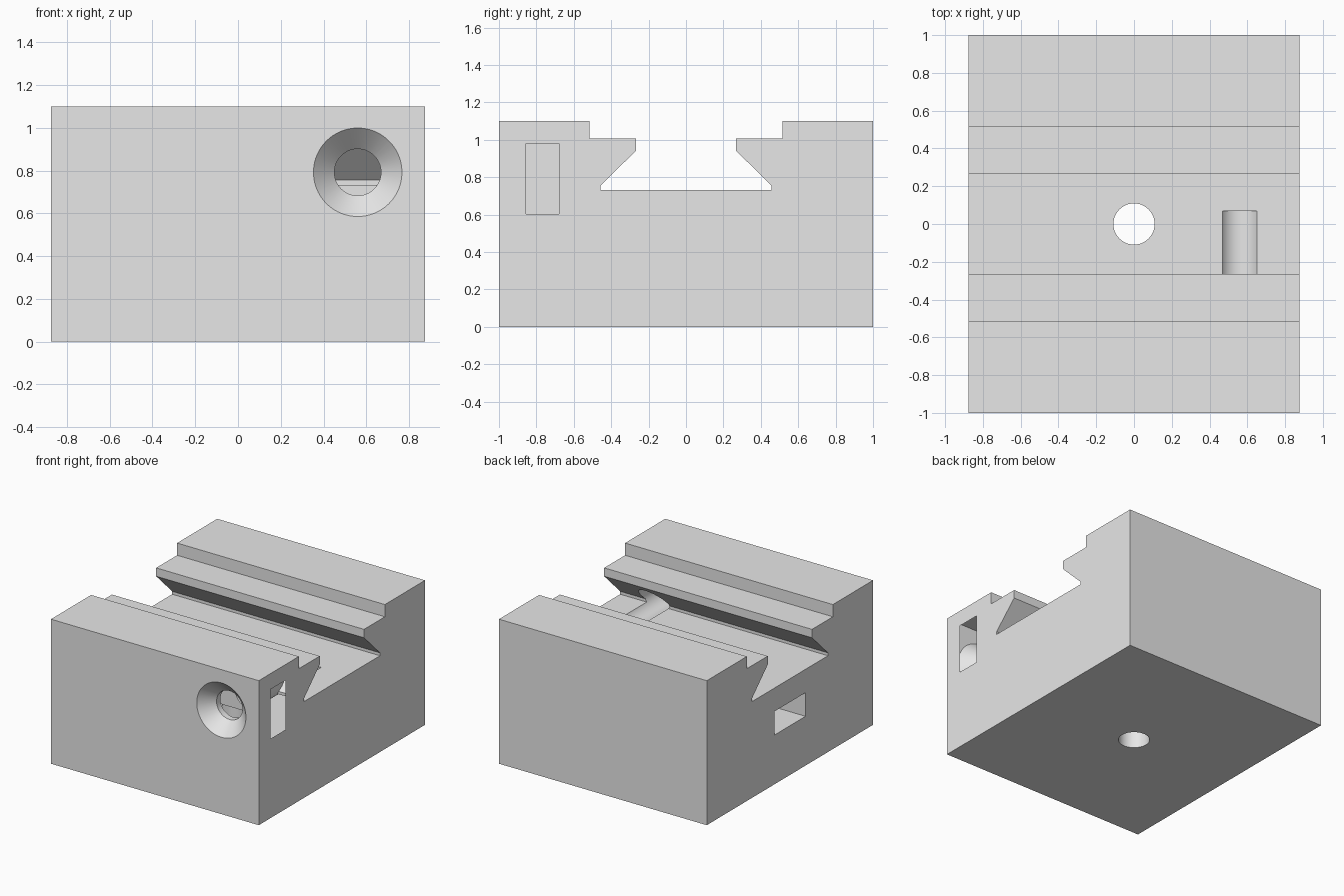
import bpy, bmesh, math
from mathutils import Matrix, Vector

if "Cube" in bpy.data.objects:
    bpy.data.objects.remove(bpy.data.objects["Cube"])

grey = bpy.data.materials.new("light grey")
grey.use_nodes = True
grey.diffuse_color = (0.8, 0.8, 0.8, 1)
grey.node_tree.nodes["Principled BSDF"].inputs["Base Color"].default_value = (0.8, 0.8, 0.8, 1)


def add_object(name, bm):
    bmesh.ops.recalc_face_normals(bm, faces=bm.faces)
    mesh = bpy.data.meshes.new(name)
    bm.to_mesh(mesh)
    bm.free()
    mesh.materials.append(grey)
    obj = bpy.data.objects.new(name, mesh)
    bpy.context.collection.objects.link(obj)
    return obj


def box(name, low, high):
    low, high = Vector(low), Vector(high)
    bm = bmesh.new()
    place = Matrix.Translation((low + high) / 2) @ Matrix.Diagonal((high - low).to_4d())
    bmesh.ops.create_cube(bm, size=1, matrix=place)
    return add_object(name, bm)


def cone(name, start, end, r1, r2):
    start, end = Vector(start), Vector(end)
    turn = (end - start).to_track_quat('Z', 'Y').to_matrix().to_4x4()
    bm = bmesh.new()
    bmesh.ops.create_cone(bm, cap_ends=True, segments=96, radius1=r1, radius2=r2,
                          depth=(end - start).length,
                          matrix=Matrix.Translation((start + end) / 2) @ turn)
    return add_object(name, bm)


# Block with a stepped dovetail channel, mirrored profile extruded along x
half_width = 0.875
half = [(1, 0), (1, 1.1), (0.517, 1.1), (0.517, 1.007), (0.266, 1.007),
        (0.266, 0.943), (0.458, 0.755), (0.458, 0.733)]
profile = half + [(-y, z) for y, z in reversed(half)]
bm = bmesh.new()
end_face = bm.faces.new([bm.verts.new((-half_width, y, z)) for y, z in profile])
extruded = bmesh.ops.extrude_face_region(bm, geom=[end_face], use_keep_orig=True)
moved = [v for v in extruded["geom"] if isinstance(v, bmesh.types.BMVert)]
bmesh.ops.translate(bm, verts=moved, vec=(2 * half_width, 0, 0))
block = add_object("dovetail_block", bm)

# Holes: clamp screw with countersink, mounting screw, and a nut slot for each
sx, sz = 0.56, 0.792
bore, sink, nut = 0.109, 0.207, 0.188
cutters = [
    cone("clamp_bore_cutter", (sx, -1.1, sz), (sx, 0.07, sz), bore, bore),
    cone("countersink_cutter", (sx, -1.02, sz), (sx, -0.88, sz), sink + 0.02, sink - 0.12),
    cone("mounting_bore_cutter", (0, 0, -0.1), (0, 0, 0.9), bore, bore),
    box("clamp_nut_slot_cutter", (sx - nut, -0.856, sz - nut), (1, -0.679, sz + nut)),
    box("mounting_nut_slot_cutter", (-1, -nut, 0.375), (nut, nut, 0.555)),
]

bpy.ops.object.select_all(action='DESELECT')
bpy.context.view_layer.objects.active = block
block.select_set(True)
for cutter in cutters:
    cutter.hide_render = True
    mod = block.modifiers.new(cutter.name, 'BOOLEAN')
    mod.operation = 'DIFFERENCE'
    mod.solver = 'EXACT'
    mod.object = cutter
    bpy.ops.object.modifier_apply(modifier=mod.name)
    bpy.data.objects.remove(cutter)

bpy.ops.object.shade_smooth_by_angle(angle=math.radians(30))
